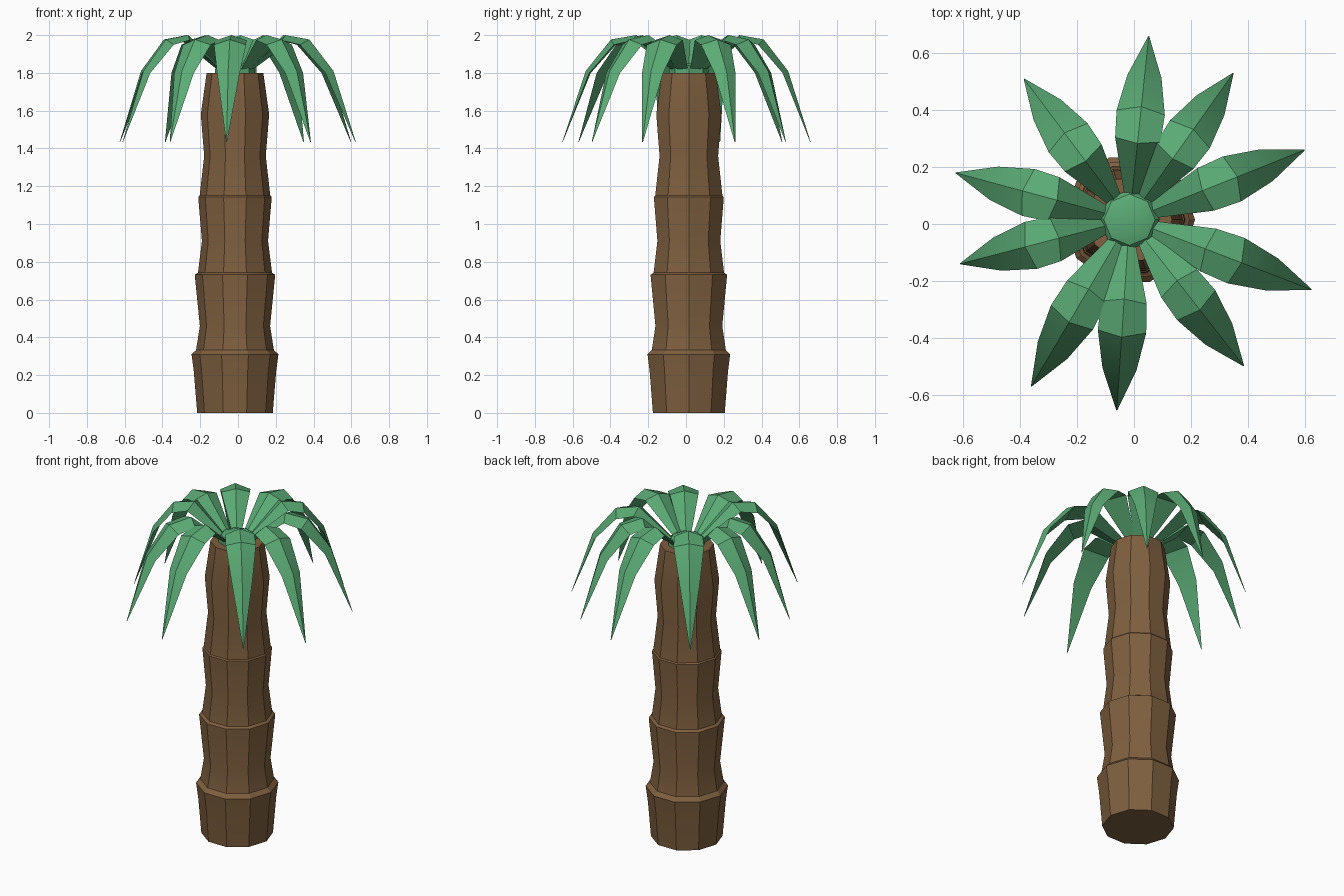
import bpy, bmesh, math
from mathutils import Vector

if "Cube" in bpy.data.objects:
    bpy.data.objects.remove(bpy.data.objects["Cube"])

CX, CY = -0.016, 0.015


def material(name, col):
    m = bpy.data.materials.new(name)
    m.diffuse_color = (*col, 1)
    m.use_nodes = True
    m.node_tree.nodes["Principled BSDF"].inputs["Base Color"].default_value = m.diffuse_color
    return m


BROWN = material("bark", (0.21, 0.115, 0.05))
GREEN = material("leaf", (0.105, 0.41, 0.18))


def finish(name, bm, mat):
    bmesh.ops.remove_doubles(bm, verts=bm.verts, dist=1e-5)
    bmesh.ops.recalc_face_normals(bm, faces=bm.faces)
    me = bpy.data.meshes.new(name)
    bm.to_mesh(me)
    bm.free()
    ob = bpy.data.objects.new(name, me)
    ob.location = (CX, CY, 0)
    me.materials.append(mat)
    bpy.context.collection.objects.link(ob)
    bpy.ops.object.select_all(action='DESELECT')
    bpy.context.view_layer.objects.active = ob
    ob.select_set(True)
    bpy.ops.object.shade_smooth_by_angle(angle=math.radians(25))
    return ob


def loft(bm, rings):
    # Skin closed rings of points and cap both ends
    vs = [[bm.verts.new(p) for p in r] for r in rings]
    n = len(vs[0])
    for a, b in zip(vs, vs[1:]):
        for i in range(n):
            j = (i + 1) % n
            bm.faces.new((a[i], a[j], b[j], b[i]))
    bm.faces.new(vs[0][::-1])
    bm.faces.new(vs[-1])


def lathe(name, profile, sides, mat):
    bm = bmesh.new()
    loft(bm, [[(r * math.cos(math.tau * i / sides), r * math.sin(math.tau * i / sides), z)
               for i in range(sides)] for r, z in profile])
    return finish(name, bm, mat)


# Trunk: stacked flared segments with lips
lathe("trunk", [(0.2, 0), (0.218, 0.22), (0.23, 0.31), (0.206, 0.333),
                (0.186, 0.46), (0.212, 0.72), (0.212, 0.732), (0.196, 0.742),
                (0.175, 0.91), (0.194, 1.135), (0.194, 1.143), (0.187, 1.15),
                (0.163, 1.36), (0.181, 1.58), (0.15, 1.8)], 10, BROWN)

# Crown heart: small eight-sided plug the fronds grow from
lathe("crown_heart", [(0.105, 1.795), (0.105, 1.82), (0.09, 1.84), (0.06, 1.85)], 8, GREEN)

# Frond stations: radius, height, half width, ridge thickness
STATIONS = [(0.08, 1.825, 0.028, 0.012), (0.27, 2.0, 0.08, 0.03),
            (0.40, 1.977, 0.085, 0.035), (0.53, 1.81, 0.06, 0.025),
            (0.65, 1.435, 0.002, 0.002)]


def frond(index, angle, reach):
    d = Vector((math.cos(angle), math.sin(angle), 0))
    side = Vector((-d.y, d.x, 0))
    up = Vector((0, 0, 1))
    s = reach / 0.65
    path = [d * (r if k == 0 else r * s) + up * z for k, (r, z, _, _) in enumerate(STATIONS)]
    rings = []
    for k, p in enumerate(path):
        t = (path[min(k + 1, 4)] - path[max(k - 1, 0)]).normalized()
        normal = t.cross(side)
        _, _, w, h = STATIONS[k]
        base = p - normal * h
        rings.append([p, base + side * w, base - side * w])
    bm = bmesh.new()
    loft(bm, rings)
    finish(f"frond_{index}", bm, GREEN)


# Ten fronds: compass angle and reach
for i, (deg, reach) in enumerate([(84, 0.648), (54.7, 0.631), (21.7, 0.662), (-21, 0.685),
                                  (-52, 0.652), (-93.8, 0.671), (-120.5, 0.679),
                                  (194.6, 0.615), (164.9, 0.632), (126.8, 0.618)]):
    frond(i + 1, math.radians(deg), reach)
